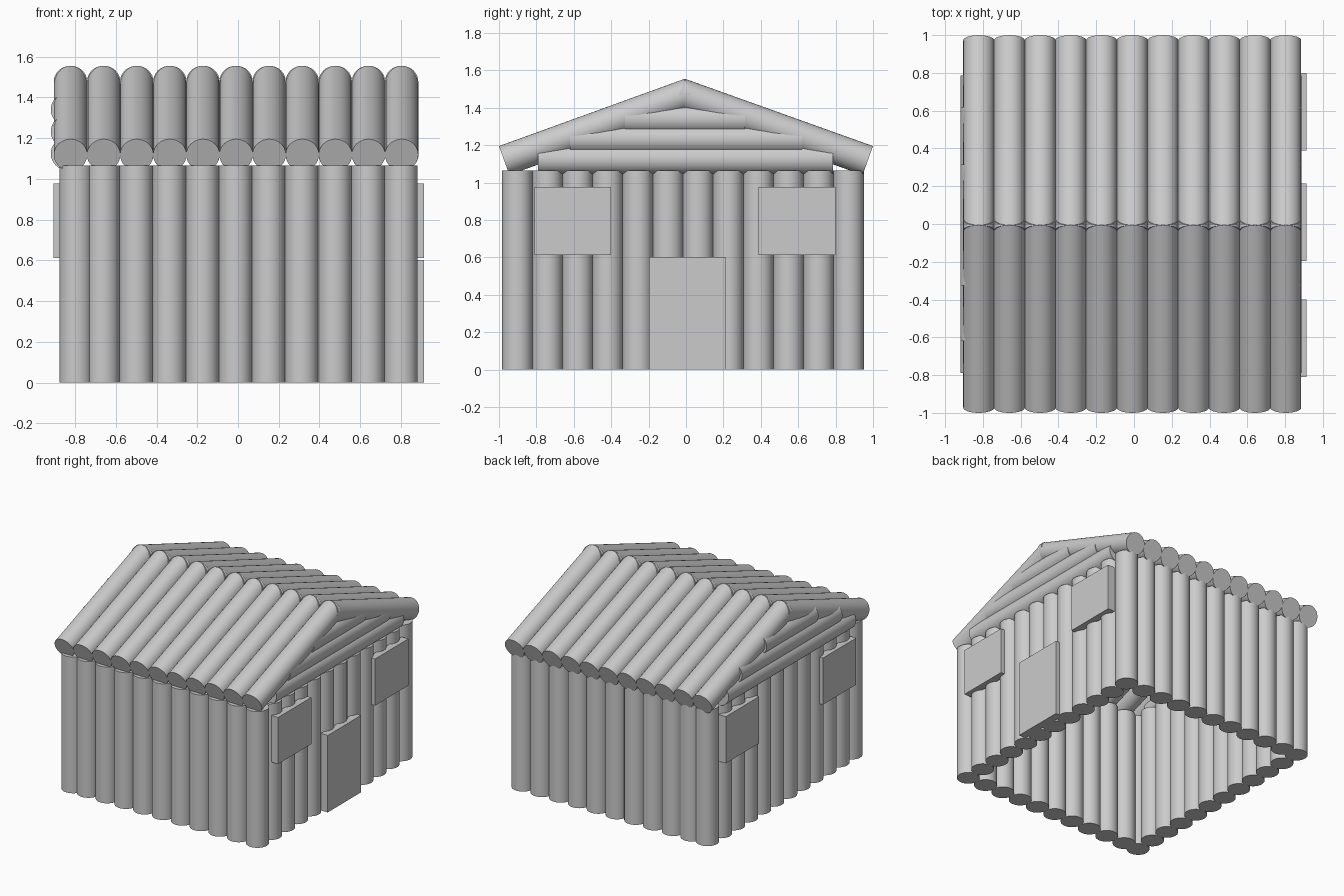
import bpy
from math import radians, sin, cos, pi
from mathutils import Vector

if "Cube" in bpy.data.objects:
    bpy.data.objects.remove(bpy.data.objects["Cube"])

R = 0.082          # log radius
STEP = 0.1625      # log spacing
WALL_H = 1.065


def log(name, a, b, r=R):
    """Capped round log running from point a to point b."""
    a, b = Vector(a), Vector(b)
    d = b - a
    bpy.ops.mesh.primitive_cylinder_add(
        vertices=32, radius=r, depth=d.length, location=(a + b) / 2,
        rotation=d.to_track_quat('Z', 'Y').to_euler())
    ob = bpy.context.object
    ob.name = name
    bpy.ops.object.shade_smooth_by_angle(angle=radians(35))
    return ob


def box(name, lo, hi):
    """Axis-aligned board between two corners."""
    lo, hi = Vector(lo), Vector(hi)
    bpy.ops.mesh.primitive_cube_add(size=1, location=(lo + hi) / 2)
    ob = bpy.context.object
    ob.name = name
    ob.scale = hi - lo
    bpy.ops.object.transform_apply(location=False, rotation=False, scale=True)


# Side walls, including the corner logs
Y_FRONT, Y_BACK = -0.902, 0.87
for side, x in (("right", 0.80), ("left", -0.795)):
    for i in range(12):
        y = Y_FRONT + (Y_BACK - Y_FRONT) * i / 11
        log(f"{side}_wall_log", (x, y, 0), (x, y, WALL_H))

# Front and back walls between the corners
for side, y in (("front", Y_FRONT), ("back", Y_BACK)):
    for i in range(1, 10):
        x = 0.80 - STEP * i
        log(f"{side}_wall_log", (x, y, 0), (x, y, WALL_H))

# Pitched roof logs, square cut at the eaves and the ridge
slope = radians(19.9)
drop = Vector((0, sin(slope), -cos(slope))) * R
for i in range(11):
    x = 0.803 - STEP * i
    for side, s in (("front", -1), ("back", 1)):
        off = Vector((0, -s * drop.y, drop.z))
        eave = Vector((x, s * 1.0, 1.195)) + off
        ridge = Vector((x, -0.006, 1.555)) + off
        log(f"{side}_roof_log", eave, ridge)

# Stacked gable logs, shorter towards the ridge
for side, x in (("right", 0.807), ("left", -0.839)):
    for z, y0, y1 in ((1.124, -0.79, 0.785), (1.232, -0.62, 0.62), (1.34, -0.325, 0.315)):
        log(f"{side}_gable_log", (x, y0, z), (x, y1, z), 0.08)

# Window shutters on both sides
for side, x0, x1 in (("right", 0.855, 0.914), ("left", -0.905, -0.846)):
    for y0, y1 in ((-0.81, -0.40), (0.388, 0.80)):
        box(f"{side}_window_shutter", (x0, y0, 0.612), (x1, y1, 0.977))

# Door on the right side
box("door", (0.855, -0.197, 0), (0.914, 0.215, 0.602))
